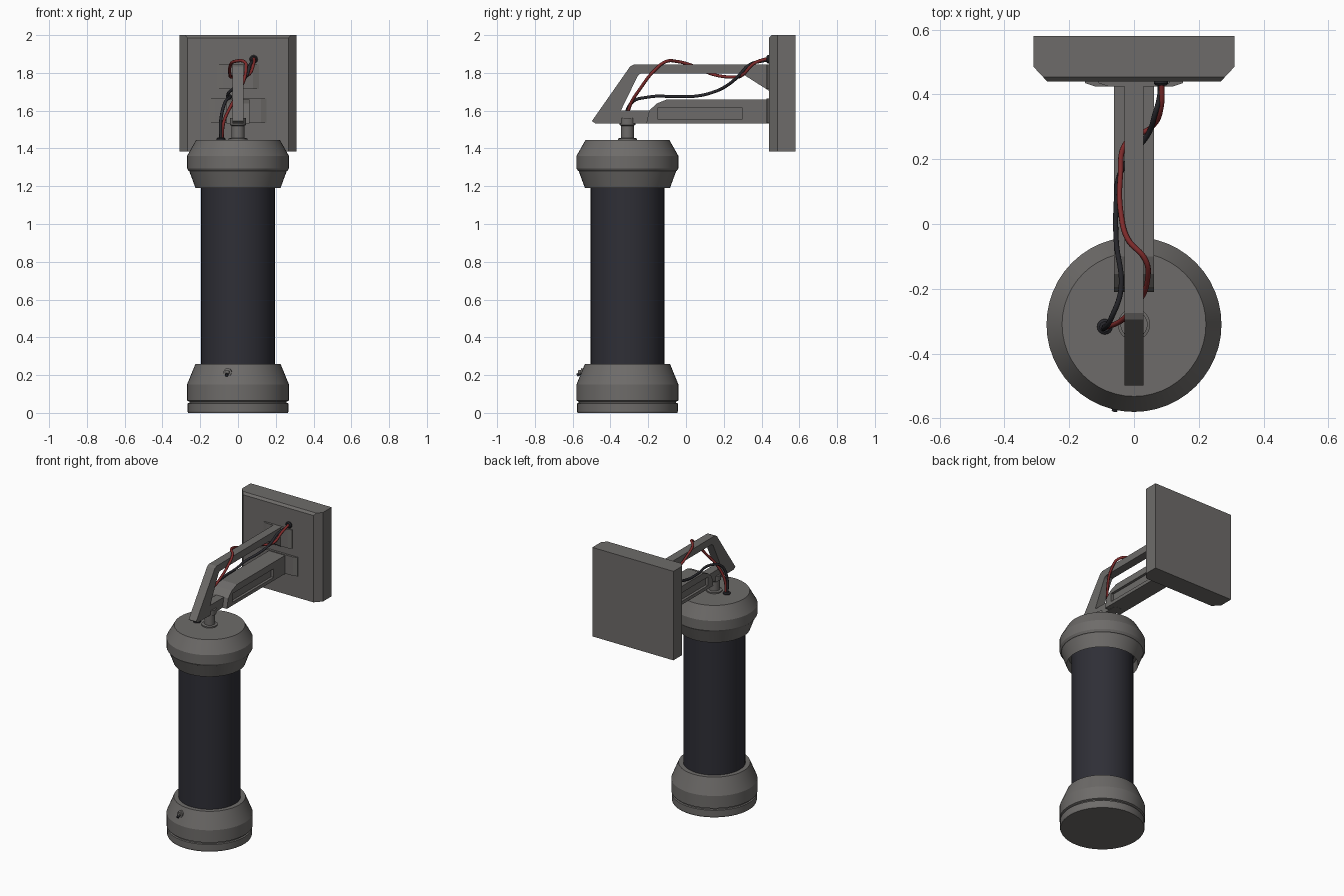
import bpy, bmesh, math
from mathutils import Vector, Matrix

cube = bpy.data.objects.get("Cube")
if cube:
    bpy.data.objects.remove(cube, do_unlink=True)

AXIS_Y = -0.31   # vertical axis of the lamp body
WALL_Y = 0.44    # front of the wall plate


def material(name, rgb):
    m = bpy.data.materials.new(name)
    m.use_nodes = True
    m.diffuse_color = (*rgb, 1)
    m.node_tree.nodes["Principled BSDF"].inputs["Base Color"].default_value = (*rgb, 1)
    return m


METAL = material("warm grey metal", (0.155, 0.148, 0.142))
TUBE = material("dark blue glass", (0.028, 0.028, 0.037))
RED = material("red wire", (0.22, 0.025, 0.025))
BLACK = material("black rubber", (0.022, 0.022, 0.027))


def finish(name, bm, mat, smooth=False):
    bmesh.ops.recalc_face_normals(bm, faces=bm.faces)
    me = bpy.data.meshes.new(name)
    bm.to_mesh(me)
    bm.free()
    me.materials.append(mat)
    ob = bpy.data.objects.new(name, me)
    bpy.context.collection.objects.link(ob)
    bpy.ops.object.select_all(action='DESELECT')
    ob.select_set(True)
    bpy.context.view_layer.objects.active = ob
    if smooth:
        bpy.ops.object.shade_smooth_by_angle(angle=math.radians(20))
    return ob


def lathe(name, profile, mat, centre=(0, AXIS_Y, 0), direction=(0, 0, 1), segs=48):
    """Turn (radius, height) points around an axis and cap both ends."""
    bm = bmesh.new()
    rings = []
    for r, h in profile:
        rings.append([bm.verts.new((r * math.cos(2 * math.pi * i / segs),
                                    r * math.sin(2 * math.pi * i / segs), h))
                      for i in range(segs)])
    for a, b in zip(rings, rings[1:]):
        for i in range(segs):
            j = (i + 1) % segs
            bm.faces.new((a[i], a[j], b[j], b[i]))
    bm.faces.new(rings[0])
    bm.faces.new(rings[-1])
    turn = Vector((0, 0, 1)).rotation_difference(Vector(direction)).to_matrix().to_4x4()
    bm.transform(Matrix.Translation(centre) @ turn)
    return finish(name, bm, mat, True)


def prism(name, outline, axis, low, high, mat):
    """Extrude a flat outline along x (outline in y, z) or along z (outline in x, y)."""
    bm = bmesh.new()
    place = (lambda p, t: (t, *p)) if axis == 'x' else (lambda p, t: (*p, t))
    face = bm.faces.new([bm.verts.new(place(p, low)) for p in outline])
    new = bmesh.ops.extrude_face_region(bm, geom=[face])["geom"]
    step = Vector(place((0, 0), high - low))
    bmesh.ops.translate(bm, vec=step, verts=[v for v in new if isinstance(v, bmesh.types.BMVert)])
    return finish(name, bm, mat)


def box(name, x, y, z, mat):
    return prism(name, [(x[0], y[0]), (x[1], y[0]), (x[1], y[1]), (x[0], y[1])],
                 'z', z[0], z[1], mat)


def cut(target, cutter):
    mod = target.modifiers.new("cut", 'BOOLEAN')
    mod.operation, mod.solver, mod.object = 'DIFFERENCE', 'EXACT', cutter
    bpy.context.view_layer.objects.active = target
    bpy.ops.object.modifier_apply(modifier=mod.name)
    bpy.data.objects.remove(cutter, do_unlink=True)


def wire(name, points, mat):
    cu = bpy.data.curves.new(name, 'CURVE')
    cu.dimensions = '3D'
    cu.bevel_depth, cu.bevel_resolution, cu.resolution_u = 0.0085, 2, 8
    cu.use_fill_caps = True
    sp = cu.splines.new('BEZIER')
    sp.bezier_points.add(len(points) - 1)
    for bp, p in zip(sp.bezier_points, points):
        bp.co = p
        bp.handle_left_type = bp.handle_right_type = 'AUTO'
    ob = bpy.data.objects.new(name, cu)
    bpy.context.collection.objects.link(ob)
    cu.materials.append(mat)


# Lamp body: tube between two turned caps
lathe("tube", [(0.195, 0.2), (0.195, 1.25)], TUBE)
lathe("base_cap", [(0.264, 0), (0.267, 0.008), (0.267, 0.05), (0.258, 0.053), (0.258, 0.06),
                   (0.27, 0.065), (0.27, 0.15), (0.225, 0.26), (0.19, 0.26)], METAL)
lathe("top_cap", [(0.19, 1.25), (0.215, 1.25), (0.225, 1.19), (0.258, 1.28), (0.262, 1.282),
                  (0.27, 1.295), (0.27, 1.36), (0.222, 1.445)], METAL)

# Stem that hangs the lamp from the arm
lathe("stem", [(0.05, 1.44), (0.05, 1.453), (0.034, 1.456), (0.034, 1.52),
               (0.042, 1.525), (0.042, 1.56)], METAL, segs=24)

# Wall plate with chamfered front sides and a small chamfer on the top front edge
plate = prism("wall_plate", [(-0.31, 0.58), (-0.31, 0.485), (-0.268, WALL_Y),
                             (0.268, WALL_Y), (0.31, 0.485), (0.31, 0.58)],
              'z', 1.385, 2.0, METAL)
cut(plate, prism("edge_cutter", [(0.43, 1.975), (0.43, 2.01), (0.464, 2.01)],
                 'x', -0.4, 0.4, METAL))

# Mounting pads on the wall plate
for name, w, z0, z1 in (("upper_pad", 0.11, 1.715, 1.845), ("lower_pad", 0.152, 1.535, 1.665)):
    prism(name, [(-w, 0.45), (-w, 0.435), (-w + 0.03, 0.425),
                 (w - 0.03, 0.425), (w, 0.435), (w, 0.45)], 'z', z0, z1, METAL)

# Upper arm: top bar, slanted front bar, bottom bar and wall gusset in one outline
prism("upper_arm", [(-0.15, 1.532), (-0.48, 1.532), (-0.498, 1.545), (-0.295, 1.835),
                    (-0.275, 1.845), (WALL_Y, 1.845), (WALL_Y, 1.705), (0.295, 1.797),
                    (-0.24, 1.797), (-0.255, 1.785), (-0.345, 1.60), (-0.15, 1.60)],
      'x', -0.029, 0.029, METAL)

# Lower arm with a long recess in each flank
arm = prism("lower_arm", [(-0.21, 1.533), (-0.195, 1.60), (-0.155, 1.638), (-0.10, 1.66),
                          (WALL_Y, 1.66), (WALL_Y, 1.533)], 'x', -0.062, 0.062, METAL)
for side in (-1, 1):
    xs = sorted((side * 0.044, side * 0.1))
    cut(arm, box("slot_cutter", xs, (-0.15, 0.30), (1.556, 1.615), METAL))

# Wires weaving through the arm, with a grommet at each end
wire("red_wire", [(-0.085, -0.315, 1.44), (-0.075, -0.315, 1.54), (-0.035, -0.295, 1.63),
                  (0.015, -0.24, 1.72), (0.042, -0.17, 1.81), (0.035, -0.11, 1.858),
                  (-0.02, -0.045, 1.86), (-0.04, 0.03, 1.84), (-0.042, 0.15, 1.79),
                  (-0.025, 0.25, 1.778), (0.055, 0.30, 1.79), (0.083, 0.36, 1.85),
                  (0.085, 0.445, 1.88)], RED)
wire("black_wire", [(-0.09, -0.32, 1.44), (-0.092, -0.32, 1.54), (-0.07, -0.29, 1.64),
                    (-0.04, -0.2, 1.672), (-0.055, -0.05, 1.675), (-0.055, 0.06, 1.678),
                    (-0.045, 0.15, 1.70), (0.0, 0.22, 1.735), (0.045, 0.28, 1.785),
                    (0.065, 0.34, 1.845), (0.08, 0.40, 1.862), (0.08, 0.445, 1.87)], BLACK)
lathe("cap_grommet", [(0.024, 0), (0.024, 0.01), (0.016, 0.016)], BLACK,
      centre=(-0.09, -0.317, 1.442), segs=16)
lathe("wall_grommet", [(0.022, 0), (0.022, 0.012), (0.016, 0.018)], BLACK,
      centre=(0.083, 0.445, 1.872), direction=(0, -1, 0), segs=16)

# Small switch on the front of the base cap
lathe("switch_collar", [(0.022, 0), (0.022, 0.02), (0.012, 0.022), (0.012, 0.035)], METAL,
      centre=(-0.052, -0.535, 0.213), direction=(-0.2, -1, 0.1), segs=16)
lathe("switch_lever", [(0.006, 0), (0.009, 0.03)], BLACK,
      centre=(-0.055, -0.55, 0.213), direction=(-0.2, -1, -0.5), segs=12)
